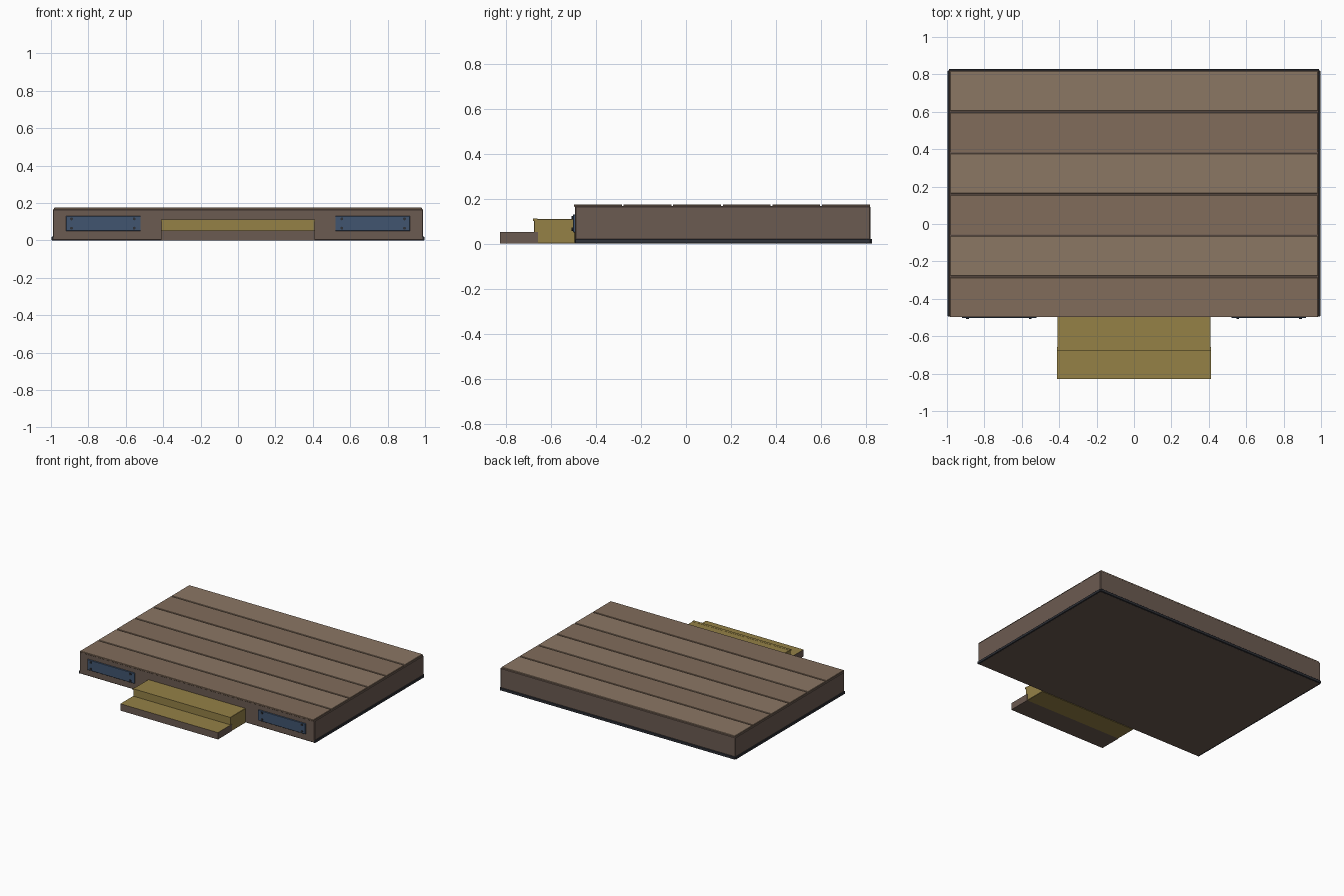
import bpy
import math

if "Cube" in bpy.data.objects:
    bpy.data.objects.remove(bpy.data.objects["Cube"])


def material(name, hex_color):
    rgb = [int(hex_color[i:i + 2], 16) / 255 for i in (0, 2, 4)]
    mat = bpy.data.materials.new(name)
    mat.diffuse_color = [c ** 2.2 for c in rgb] + [1]
    mat.use_nodes = True
    mat.node_tree.nodes["Principled BSDF"].inputs["Base Color"].default_value = mat.diffuse_color
    return mat


BODY = material("dark_wood", "6B5B52")
PLANKS = [material("plank_wood_a", "806C5B"), material("plank_wood_b", "8A7664")]
GOLD = material("step_gold", "938048")
BLUE = material("vent_blue", "43566F")
DARK = material("trim_dark", "33353B")


def box(name, x, y, z, mat, bevel=0.0):
    """Box from (min, max) ranges on each axis."""
    bpy.ops.mesh.primitive_cube_add(
        size=1, location=[(r[0] + r[1]) / 2 for r in (x, y, z)])
    ob = bpy.context.object
    ob.name = name
    ob.scale = [r[1] - r[0] for r in (x, y, z)]
    bpy.ops.object.transform_apply(location=False, rotation=False, scale=True)
    ob.data.materials.append(mat)
    if bevel:
        mod = ob.modifiers.new("bevel", 'BEVEL')
        mod.width = bevel
        mod.segments = 1
    return ob


# platform body
box("platform_body", (-0.99, 0.99), (-0.494, 0.82), (0, 0.167), BODY, 0.004)

# deck planks
FRONT, PITCH, GAP = -0.498, 0.2205, 0.008
for i in range(6):
    y0 = FRONT + i * PITCH
    box(f"deck_plank_{i + 1}", (-0.983, 0.983), (y0, y0 + PITCH - GAP),
        (0.164, 0.175), PLANKS[i % 2], 0.002)

# base trim on the sides and back
for side, s in (("left", -1), ("right", 1)):
    box(f"base_trim_{side}", sorted((s * 0.985, s * 0.996)), (-0.494, 0.82),
        (0, 0.02), DARK, 0.002)
box("base_trim_back", (-0.99, 0.99), (0.815, 0.828), (0, 0.02), DARK, 0.002)

# front panels with corner bolts
for side, s in (("left", -1), ("right", 1)):
    box(f"front_panel_{side}", sorted((s * 0.52, s * 0.92)), (-0.502, -0.49),
        (0.05, 0.13), BLUE, 0.002)
    for bx in (0.555, 0.89):
        for bz in (0.065, 0.115):
            bpy.ops.mesh.primitive_cylinder_add(
                vertices=10, radius=0.008, depth=0.008,
                location=(s * bx, -0.504, bz), rotation=(math.pi / 2, 0, 0))
            bolt = bpy.context.object
            bolt.name = f"panel_bolt_{side}"
            bolt.data.materials.append(DARK)

# front steps: the lower one has a gold tread on dark sides
box("upper_step", (-0.41, 0.41), (-0.675, -0.494), (0, 0.11), GOLD, 0.002)
box("upper_step_nosing", (-0.411, 0.411), (-0.68, -0.66), (0.1, 0.111), GOLD)
lower = box("lower_step", (-0.411, 0.411), (-0.828, -0.657), (0, 0.052), BODY)
lower.data.materials.append(GOLD)
for face in lower.data.polygons:
    if face.normal.z > 0.5:
        face.material_index = 1
